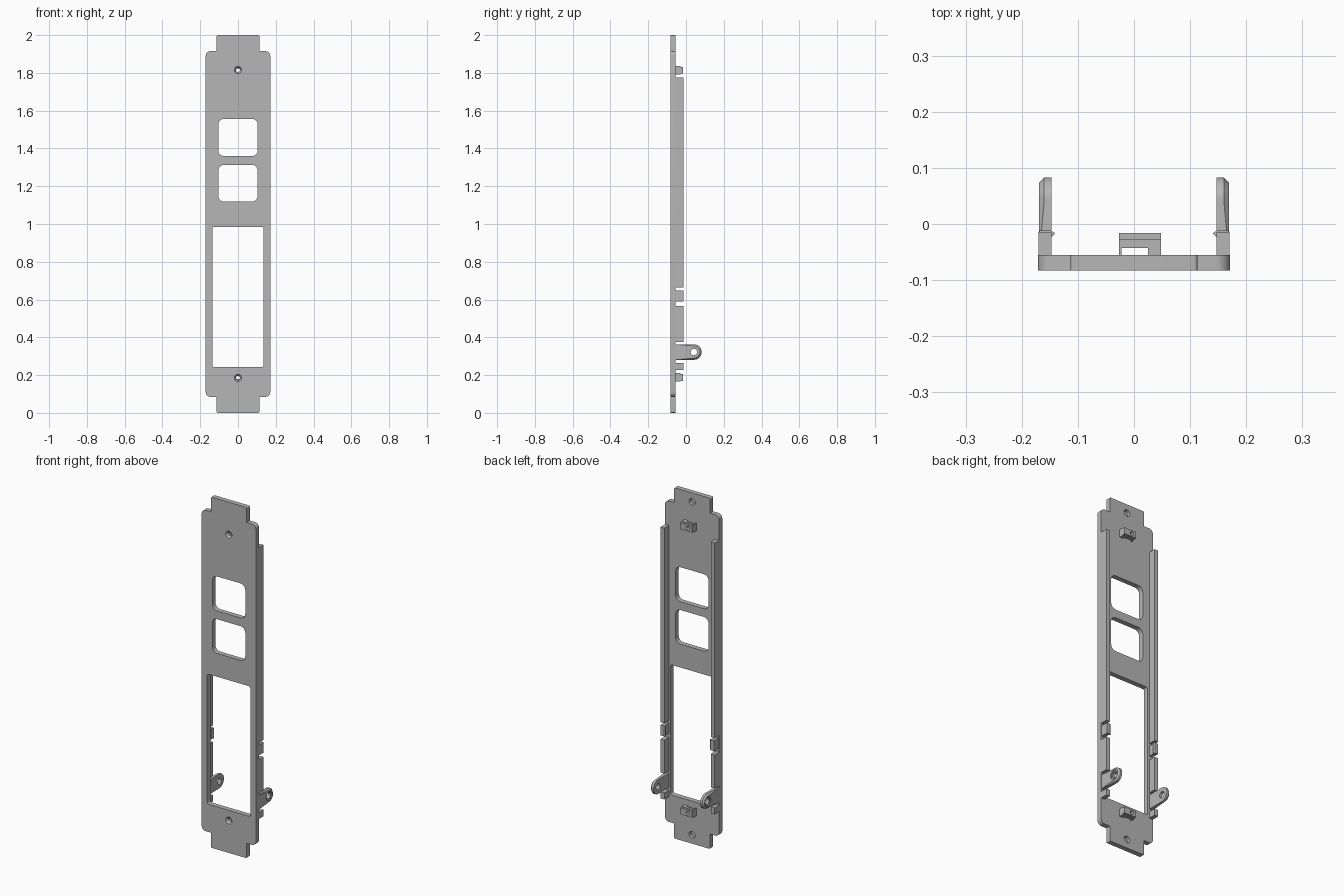
import bpy, bmesh, math
from mathutils import Vector

cube = bpy.data.objects.get("Cube")
if cube:
    bpy.data.objects.remove(cube, do_unlink=True)

grey = bpy.data.materials.new("satin grey")
grey.use_nodes = True
grey.diffuse_color = (0.47, 0.47, 0.47, 1)
grey.node_tree.nodes["Principled BSDF"].inputs["Base Color"].default_value = grey.diffuse_color

FRONT, BACK = -0.083, -0.055      # plate faces
MID = 1.0                         # mirror height of the plate


def prism(name, points, start, end, axis="Y"):
    """Extrude a 2D outline along Y (x, z), X (y, z) or Z (x, y)."""
    place = {"Y": lambda a, b, t: (a, t, b),
             "X": lambda a, b, t: (t, a, b),
             "Z": lambda a, b, t: (a, b, t)}[axis]
    bm = bmesh.new()
    face = bm.faces.new([bm.verts.new(place(a, b, start)) for a, b in points])
    shift = Vector(place(0, 0, end)) - Vector(place(0, 0, start))
    new = bmesh.ops.extrude_face_region(bm, geom=[face], use_keep_orig=True)["geom"]
    bmesh.ops.translate(bm, vec=shift, verts=[v for v in new if isinstance(v, bmesh.types.BMVert)])
    bmesh.ops.recalc_face_normals(bm, faces=bm.faces)
    mesh = bpy.data.meshes.new(name)
    bm.to_mesh(mesh)
    bm.free()
    mesh.materials.append(grey)
    obj = bpy.data.objects.new(name, mesh)
    bpy.context.collection.objects.link(obj)
    return obj


def rounded(corners, radii, steps=6):
    """Round the corners of an outline with quadratic arcs."""
    out = []
    n = len(corners)
    for i, r in enumerate(radii):
        p = Vector(corners[i])
        if r == 0:
            out.append(tuple(p))
            continue
        a = p + (Vector(corners[i - 1]) - p).normalized() * r
        b = p + (Vector(corners[(i + 1) % n]) - p).normalized() * r
        centre = a + b - p
        for k in range(steps + 1):
            t = math.pi / 2 * k / steps
            out.append(tuple(centre + (a - centre) * math.cos(t) + (b - centre) * math.sin(t)))
    return out


def rect(a0, a1, b0, b1):
    return [(a0, b0), (a1, b0), (a1, b1), (a0, b1)]


def circle(a, b, r, n=24):
    return [(a + r * math.cos(2 * math.pi * i / n), b + r * math.sin(2 * math.pi * i / n))
            for i in range(n)]


def cone_cutter(x, z, y0, r0, y1, r1):
    """Tapered cutter along Y for countersinks."""
    obj = prism("countersink_cutter", circle(x, z, r0), y0, y1)
    for v in obj.data.vertices:
        if abs(v.co.y - y1) < 1e-5:
            v.co.x = x + (v.co.x - x) * r1 / r0
            v.co.z = z + (v.co.z - z) * r1 / r0
    return obj


def cut(obj, cutters):
    bpy.context.view_layer.objects.active = obj
    for c in cutters:
        c.hide_render = True
        mod = obj.modifiers.new("cut", "BOOLEAN")
        mod.operation, mod.object, mod.solver = "DIFFERENCE", c, "EXACT"
        bpy.ops.object.modifier_apply(modifier=mod.name)
        bpy.data.objects.remove(c, do_unlink=True)


# Face plate with narrow end tabs
W, T, S = 0.171, 0.113, 0.085
right_side = [(T, 0), (T, S), (W, S), (W, 2 - S), (T, 2 - S), (T, 2)]
outline = right_side + [(-x, z) for x, z in reversed(right_side)]
half_radii = [0.006, 0, 0.025, 0.025, 0, 0.006]
plate = prism("face_plate", rounded(outline, half_radii * 2), FRONT, BACK)

# Windows, countersunk screw holes and blind tab holes
cutters = []
for x, z0, z1, r in [(0.104, 1.36, 1.557, 0.03), (0.104, 1.118, 1.313, 0.03),
                     (0.136, 0.243, 0.985, 0.011)]:
    cutters.append(prism("window_cutter", rounded(rect(-x, x, z0, z1), [r] * 4), -0.2, 0.1))
for side in (-1, 1):
    z = MID + side * 0.815
    cutters.append(cone_cutter(0, z, FRONT - 0.002, 0.021, FRONT + 0.012, 0.011))
    cutters.append(prism("screw_cutter", circle(0, z, 0.0105), -0.2, 0.1))
    cutters.append(prism("tab_hole_cutter", circle(0, MID + side * 0.95, 0.019), BACK - 0.02, 0.1))
cut(plate, cutters)

# Screw bosses behind the plate: bridge on two legs
for label, z in (("upper", MID + 0.814), ("lower", MID - 0.812)):
    bridge = [(-0.027, BACK - 0.002), (-0.022, BACK - 0.002), (-0.022, -0.043), (0.025, -0.043),
              (0.025, BACK - 0.002), (0.048, BACK - 0.002), (0.048, -0.028), (-0.027, -0.028)]
    boss = prism(label + "_boss_bridge", bridge, z - 0.022, z + 0.022, "Z")
    pad = prism(label + "_boss_pad", rect(-0.027, 0.048, z - 0.018, z + 0.018), -0.029, -0.016)
    for obj in (boss, pad):
        cut(obj, [prism("pin_cutter", circle(0, z, 0.0105), -0.2, 0.1)])

# Parts repeated on both long edges
for label, s in (("left", 1), ("right", -1)):
    # Side rails, split by the latch and the ear
    for part, z0, z1 in (("main", 0.663, 1.776), ("lower", 0.376, 0.567), ("foot", 0.228, 0.265)):
        prism(f"{label}_{part}_rail", rect(BACK - 0.002, -0.014, z0, z1),
              s * 0.147, s * 0.1705, "X")

    # Latch with an inward nub
    latch = [(s * x, y) for x, y in ((0.168, BACK - 0.002), (0.168, -0.012), (0.147, -0.012),
                                     (0.14, -0.017), (0.147, -0.024), (0.147, BACK - 0.002))]
    prism(label + "_latch", latch, 0.589, 0.649, "Z")

    # Mounting ear with rounded tip, bevelled outer rim and screw hole
    cz, cy, r = 0.322, 0.042, 0.041
    tip = [(cy + r * math.sin(a), cz + r * math.cos(a))
           for a in (math.pi * i / 20 for i in range(21))]
    shape = [(BACK - 0.002, cz + r)] + tip + [(BACK - 0.002, cz - r)]
    ear = prism(label + "_ear", shape, s * 0.147, s * 0.169, "X")
    bm = bmesh.new()
    bm.from_mesh(ear.data)
    rim = [e for e in bm.edges if all(abs(v.co.x) > 0.168 and v.co.y > cy - 0.002 for v in e.verts)]
    rim = [e for e in rim if e.calc_length() < r]
    bmesh.ops.bevel(bm, geom=rim, offset=0.009, segments=1, affect="EDGES")
    bm.to_mesh(ear.data)
    bm.free()
    cut(ear, [prism("ear_hole_cutter", circle(cy, cz, 0.017), s * 0.1, s * 0.2, "X"),
              prism("ear_recess_cutter", circle(cy, cz, 0.025), s * 0.163, s * 0.2, "X")])

# Smooth the rounded corners and holes, keep hard edges
bpy.ops.object.select_all(action="DESELECT")
for obj in bpy.context.collection.objects:
    if obj.type == "MESH" and grey.name in obj.data.materials:
        obj.select_set(True)
        bpy.context.view_layer.objects.active = obj
bpy.ops.object.shade_smooth_by_angle(angle=math.radians(30))
